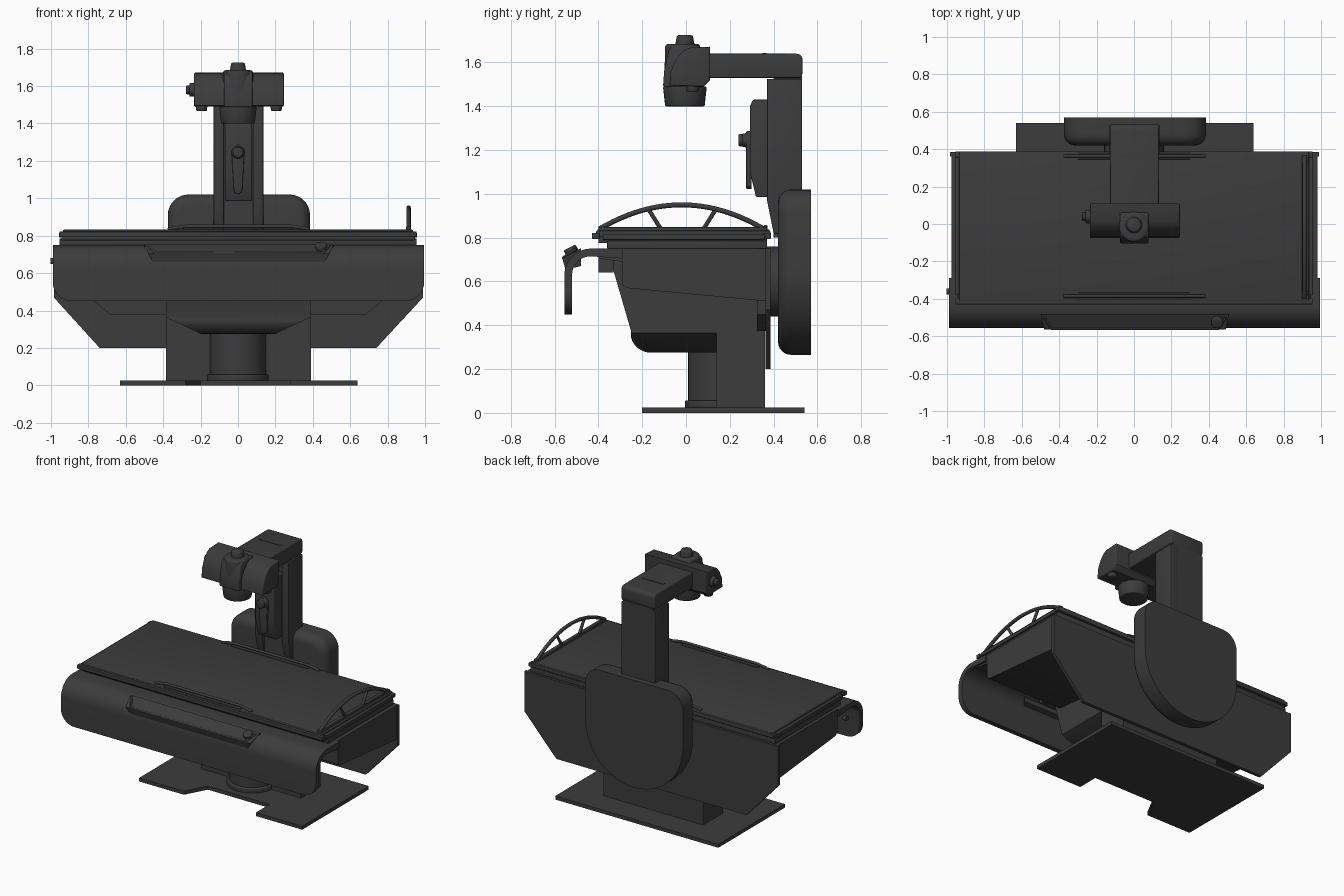
import bpy, bmesh
from math import sin, cos, pi, radians
from mathutils import Vector, Matrix

if "Cube" in bpy.data.objects:
    bpy.data.objects.remove(bpy.data.objects["Cube"])

dark = bpy.data.materials.new("dark_grey")
dark.diffuse_color = (0.045, 0.045, 0.045, 1)
dark.use_nodes = True
dark.node_tree.nodes["Principled BSDF"].inputs["Base Color"].default_value = dark.diffuse_color


def finish(name, bm, angle=35):
    bmesh.ops.recalc_face_normals(bm, faces=bm.faces[:])
    me = bpy.data.meshes.new(name)
    bm.to_mesh(me)
    bm.free()
    ob = bpy.data.objects.new(name, me)
    bpy.context.collection.objects.link(ob)
    me.materials.append(dark)
    bpy.ops.object.select_all(action='DESELECT')
    ob.select_set(True)
    bpy.context.view_layer.objects.active = ob
    bpy.ops.object.shade_smooth_by_angle(angle=radians(angle))
    return ob


def arc(cx, cy, r, a0, a1, n=10):
    return [(cx + r * cos(radians(a0 + (a1 - a0) * i / n)),
             cy + r * sin(radians(a0 + (a1 - a0) * i / n))) for i in range(n + 1)]


def prism_bm(pts, axis, a, b):
    # extrude a 2D outline along x (y,z), y (x,z) or z (x,y)
    put = {'x': lambda p, t: (t, p[0], p[1]), 'y': lambda p, t: (p[0], t, p[1]),
           'z': lambda p, t: (p[0], p[1], t)}[axis]
    bm = bmesh.new()
    lo = [bm.verts.new(put(p, a)) for p in pts]
    hi = [bm.verts.new(put(p, b)) for p in pts]
    bm.faces.new(lo)
    bm.faces.new(hi)
    for i in range(len(pts)):
        j = (i + 1) % len(pts)
        bm.faces.new((lo[i], lo[j], hi[j], hi[i]))
    bmesh.ops.recalc_face_normals(bm, faces=bm.faces[:])
    return bm


def bevel(bm, width, pick, seg=4):
    edges = [e for e in bm.edges if e.calc_face_angle(0) > 0.6 and pick(e)]
    bmesh.ops.bevel(bm, geom=edges, offset=width, segments=seg, profile=0.5, affect='EDGES')


def prism(name, pts, axis, a, b, bev=0, pick=lambda e: True, seg=3):
    bm = prism_bm(pts, axis, a, b)
    if bev:
        bevel(bm, bev, pick, seg)
    return finish(name, bm)


def box(name, x0, x1, y0, y1, z0, z1, bev=0):
    return prism(name, [(x0, y0), (x1, y0), (x1, y1), (x0, y1)], 'z', z0, z1, bev)


def cyl(name, loc, r0, r1, depth, axis='z', bev=0, seg=40):
    bm = bmesh.new()
    rot = {'z': Matrix(), 'x': Matrix.Rotation(pi / 2, 4, 'Y'), 'y': Matrix.Rotation(pi / 2, 4, 'X')}[axis]
    bmesh.ops.create_cone(bm, cap_ends=True, segments=seg, radius1=r0, radius2=r1, depth=depth,
                          matrix=Matrix.Translation(loc) @ rot)
    if bev:
        bevel(bm, bev, lambda e: True, 3)
    return finish(name, bm)


def tube(name, pts, r):
    cu = bpy.data.curves.new(name, 'CURVE')
    cu.dimensions = '3D'
    cu.bevel_depth, cu.bevel_resolution, cu.use_fill_caps = r, 3, True
    sp = cu.splines.new('POLY')
    sp.points.add(len(pts) - 1)
    for p, c in zip(sp.points, pts):
        p.co = (*c, 1)
    cu.materials.append(dark)
    ob = bpy.data.objects.new(name, cu)
    bpy.context.collection.objects.link(ob)


# Floor plate with front notch, pedestal and lift column
prism("floor_plate", [(-.63, -.2), (-.28, -.2), (-.2, -.05), (.28, -.05), (.28, -.2), (.64, -.2),
                      (.64, .54), (-.63, .54)], 'z', 0, .025)
box("pedestal", -.385, .39, .14, .36, .02, .62)
cyl("lift_column", (0, .16, .17), .15, .15, .3)
cyl("lift_column_ring", (0, .16, .04), .165, .165, .035, bev=.006)

# Central body under the table, lower sides chamfered
bm = prism_bm([(.2, .72), (-.35, .72), (-.34, .68), (-.25, .37)] + arc(-.16, .37, .095, 195, 270, 6) + [(.2, .275)],
              'x', -.385, .39)
for s in (-1, 1):
    for co, no in (((.39, 0, .365), (.075, 0, -.16)), ((.2, 0, .275), (.05, 0, -.18))):
        cut = bmesh.ops.bisect_plane(bm, geom=bm.verts[:] + bm.edges[:] + bm.faces[:], dist=1e-5,
                                     plane_co=(s * co[0], 0, co[2]), plane_no=(s * no[0], 0, no[2]),
                                     clear_outer=True)
        bmesh.ops.holes_fill(bm, edges=[e for e in bm.edges if e.is_boundary])
finish("central_body", bm)

# Long frame with sloping underside, rear panel, cable trays
prism("table_frame", [(-.4, .75), (-.4, .705), (-.29, .69), (-.29, .585), (-.27, .57), (.365, .51), (.365, .75)],
      'x', -.975, .98)
prism("rear_panel", [(-.985, .75), (-.985, .47), (-.74, .2), (.74, .2), (.99, .47), (.99, .75)], 'y', .362, .385)
for s, n in ((-1, "left"), (1, "right")):
    prism("tray_" + n, [(s * .38, .375), (s * .68, .375), (s * .77, .45), (s * .77, .56), (s * .38, .56)],
          'y', .325, .365)
box("front_bracket", -.45, .45, -.4, -.33, .64, .72)

# Curved front apron with rounded lower corners
profile = ([(-.29, .75)] + arc(-.435, .63, .12, 90, 180, 12) + [(-.555, .455), (-.55, .45), (-.525, .45), (-.52, .455)]
           + arc(-.435, .63, .085, 180, 90, 12)[0:] + [(-.29, .705)])
bm = prism_bm(profile, 'x', -.99, .995)
for v in bm.verts:  # merge the lip so the corners bevel as one edge
    if v.co.z < .456:
        v.co.z = .45
bmesh.ops.remove_doubles(bm, verts=bm.verts[:], dist=1e-4)
bevel(bm, .1, lambda e: all(v.co.z < .451 for v in e.verts) and abs(e.verts[0].co.x - e.verts[1].co.x) < .01, 8)
finish("front_apron", bm)

# Control console on the apron
bm = prism_bm([(-.48, .752), (-.565, .705), (-.55, .655), (-.48, .67)], 'x', -.5, .51)
for v in bm.verts:
    if v.co.y < -.5:
        v.co.x *= .96 if v.co.z > .7 else .9
finish("control_console", bm)
tube("console_lip", [(-.48, -.5, .75), (-.44, -.56, .708), (.45, -.56, .708), (.49, -.5, .75)], .007)
knob = cyl("console_knob", (0, 0, 0), .032, .03, .03, bev=.006)
knob.location, knob.rotation_euler = (.445, -.525, .742), (radians(28), 0, 0)
cyl("side_button", (-.99, -.36, .665), .016, .016, .025, 'x', seg=20)

# Layered table top with side rails
box("table_base", -.955, .955, -.36, .37, .75, .785, .004)
box("table_slide", -.945, .945, -.40, .37, .775, .805, .004)
box("table_top", -.935, .935, -.41, .385, .80, .832, .005)
for y0, y1, n in ((-.43, -.395, "front"), (.355, .388, "rear")):
    box("table_rail_" + n, -.955, .955, y0, y1, .795, .822, .004)
    yc = (y0 + y1) / 2 + (.027 if n == "front" else -.008)
    box("handle_foot_" + n, -.3, .3, yc - .018, yc + .018, .825, .838, .003)
    tube("side_handle_" + n, [(-.375, yc, .833), (-.35, yc, .84), (-.28, yc, .85), (.29, yc, .85),
                              (.355, yc, .84), (.38, yc, .833)], .009)
for s, n in ((-1, "left"), (1, "right")):
    box("end_strip_" + n, s * .945 - .012, s * .945 + .012, -.38, .36, .79, .815, .003)

# Arched end hand rail with two struts
x = .912
tube("end_rail_arch", [(x, -.02 + .375 * t / 12, .84 + .11 * (1 - abs(t / 12) ** 2.0)) for t in range(-12, 13)], .012)
box("end_rail_base", x - .014, x + .014, -.40, .37, .828, .848, .004)
for ya, yb, n in ((-.17, -.115, "front"), (.135, .08, "rear")):
    tube("end_rail_strut_" + n, [(x, ya, .928), (x, yb, .84)], .01)

# Rear shield with soft front edge, and its pivot
outline = (arc(.275, .91, .11, 0, 90, 8) + arc(-.265, .91, .11, 90, 180, 8)
           + [(.005 + .38 * cos(a * pi / 24), .645 + .38 * sin(a * pi / 24)) for a in range(24, 49)])
prism("rear_shield", outline, 'y', .42, .57, .06, lambda e: all(v.co.y < .43 for v in e.verts), 6)
cyl("shield_pivot", (0, .40, .6), .16, .16, .08, 'y')

# Tower: core, front cheeks flaring at the foot, overhead arm
box("tower_core", -.115, .12, .40, .53, .8, 1.54)
for x0, x1, n in ((-.13, -.075, "left"), (.08, .135, "right")):
    prism("tower_cheek_" + n, [(.37, .97), (.37, 1.525), (.53, 1.525), (.53, .82), (.4, .82)], 'x', x0, x1, .004)
prism("overhead_arm", [(.06, 1.53), (.52, 1.53)] + arc(.505, 1.555, .027, -60, 0, 4)
      + arc(.505, 1.613, .027, 0, 90, 5) + [(.06, 1.64)], 'x', -.128, .133, .008,
      lambda e: abs(e.verts[0].co.x - e.verts[1].co.x) < .01)
box("arm_slot_cover", -.08, .085, .35, .368, 1.635, 1.643)

# Compression carriage and lever on the tower
prism("carriage", [(.41, 1.43), (.305, 1.43), (.292, 1.40), (.292, 1.10), (.32, .985), (.41, .985)],
      'x', -.07, .075, .006)
prism("lever", [(-.035, 1.25), (-.022, 1.035), (0, 1.02), (.022, 1.035), (.035, 1.25), (0, 1.29)],
      'y', .275, .30, .005)
cyl("lever_hub", (0, .285, 1.245), .038, .03, .06, 'y', .008)
cyl("lever_cap", (0, .255, 1.245), .028, .028, .03, 'y', .006)

# X-ray head: cross tube, collar, collimator and knobs
prism("tube_housing", [(-.075, 1.495), (-.07, 1.56), (-.045, 1.615), (-.015, 1.65), (.015, 1.667), (.11, 1.672),
                       (.11, 1.52), (.08, 1.49)], 'x', -.235, .245, .008,
      lambda e: abs(e.verts[0].co.x - e.verts[1].co.x) < .01)
cyl("head_collar", (0, -.015, 1.58), .085, .08, .21, bev=.015)
prism("collar_front", [(-.105, 1.487), (-.1, 1.56), (-.08, 1.655), (-.06, 1.68), (.06, 1.68), (.08, 1.487)],
      'x', -.075, .078, .01)
cyl("head_cap", (0, -.005, 1.70), .045, .036, .05, bev=.008)
cyl("collimator", (0, -.005, 1.445), .09, .1, .09, bev=.006)
cyl("head_side_knob", (-.245, .04, 1.58), .036, .036, .03, 'x', .005)
cyl("head_side_knob_tip", (-.265, .04, 1.58), .024, .024, .025, 'x', .005)
for s, n in ((-1, "left"), (1, "right")):
    cyl("head_foot_" + n, (s * .2 + .005, .03, 1.482), .028, .032, .03, bev=.005)
